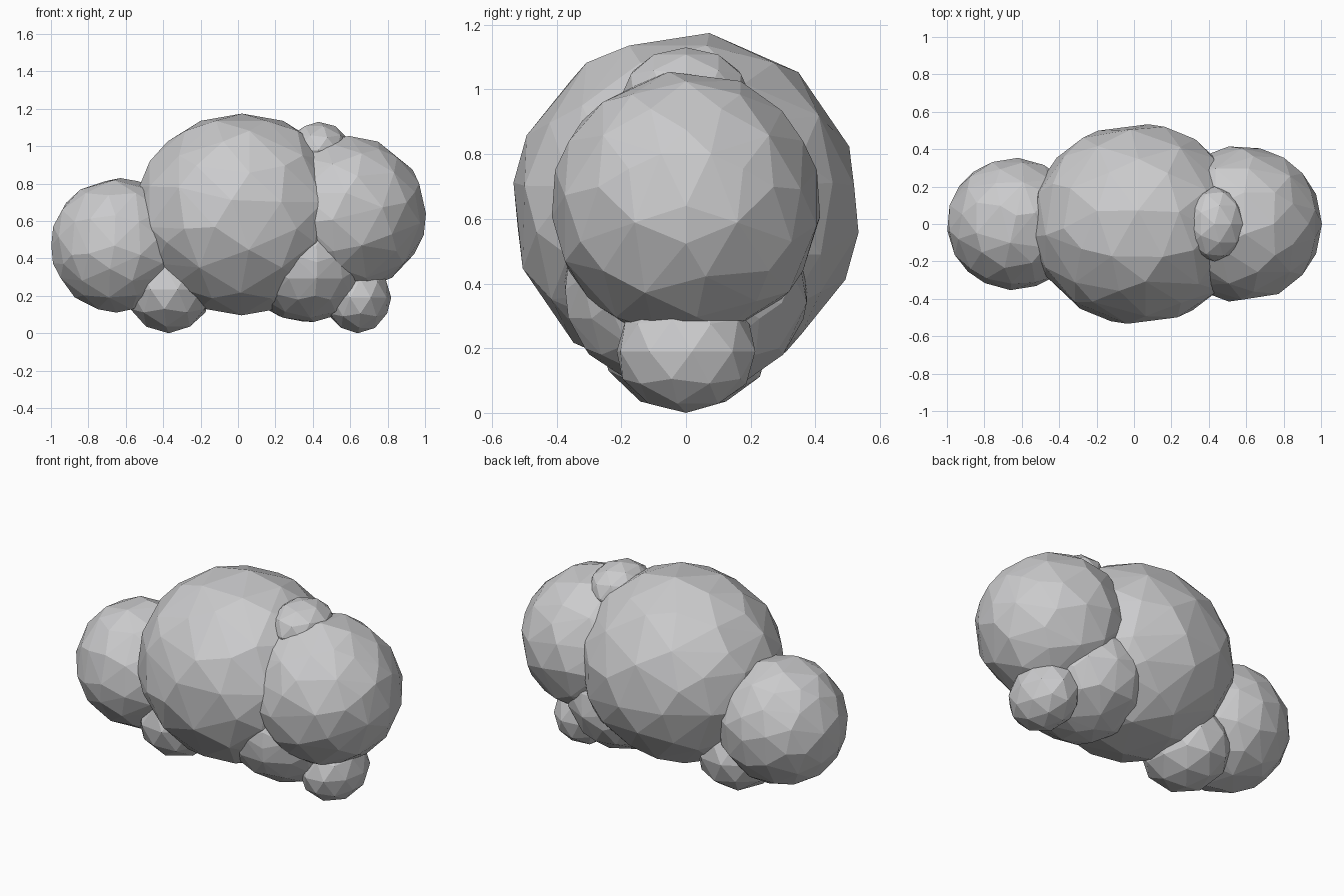
import bpy

cube = bpy.data.objects.get("Cube")
if cube:
    bpy.data.objects.remove(cube, do_unlink=True)

# Single matte cloud colour
grey = bpy.data.materials.new("cloud_grey")
grey.use_nodes = True
colour = (0.6, 0.6, 0.61, 1)
grey.diffuse_color = colour
bsdf = grey.node_tree.nodes["Principled BSDF"]
bsdf.inputs["Base Color"].default_value = colour
bsdf.inputs["Roughness"].default_value = 0.8


def puff(name, centre, radii, detail=3, keep=1.0, turn=0.0):
    """Faceted ellipsoid; keep below 1 thins the mesh into irregular facets."""
    bpy.ops.mesh.primitive_ico_sphere_add(subdivisions=detail, radius=1, rotation=(0, 0, turn))
    ob = bpy.context.object
    ob.name = name
    bpy.ops.object.transform_apply(location=False, rotation=True, scale=False)
    ob.location = centre
    ob.scale = radii
    bpy.ops.object.transform_apply(location=False, rotation=False, scale=True)
    ob.data.materials.append(grey)
    if keep < 1:
        mod = ob.modifiers.new("facets", 'DECIMATE')
        mod.ratio = keep
    bpy.ops.object.shade_flat()
    return ob


# Main body of the cloud
puff("middle_puff", (0.02, 0, 0.635), (0.575, 0.535, 0.54), keep=0.55, turn=0.3)
puff("right_puff", (-0.64, 0, 0.47), (0.36, 0.35, 0.36), keep=0.5, turn=0.1)
puff("left_puff", (0.575, 0, 0.64), (0.43, 0.415, 0.415), keep=0.5)

# Belly that bridges the two largest puffs
puff("belly_puff", (0.36, 0, 0.38), (0.34, 0.38, 0.32), keep=0.5, turn=0.5)

# Small puffs underneath and on top
puff("lower_right_puff", (-0.37, 0, 0.235), (0.235, 0.27, 0.235), detail=2, turn=0.2)
puff("lower_left_puff", (0.64, 0, 0.19), (0.18, 0.22, 0.19), detail=2, turn=0.4)
puff("crown_puff", (0.43, 0, 0.98), (0.17, 0.2, 0.15), detail=2)
